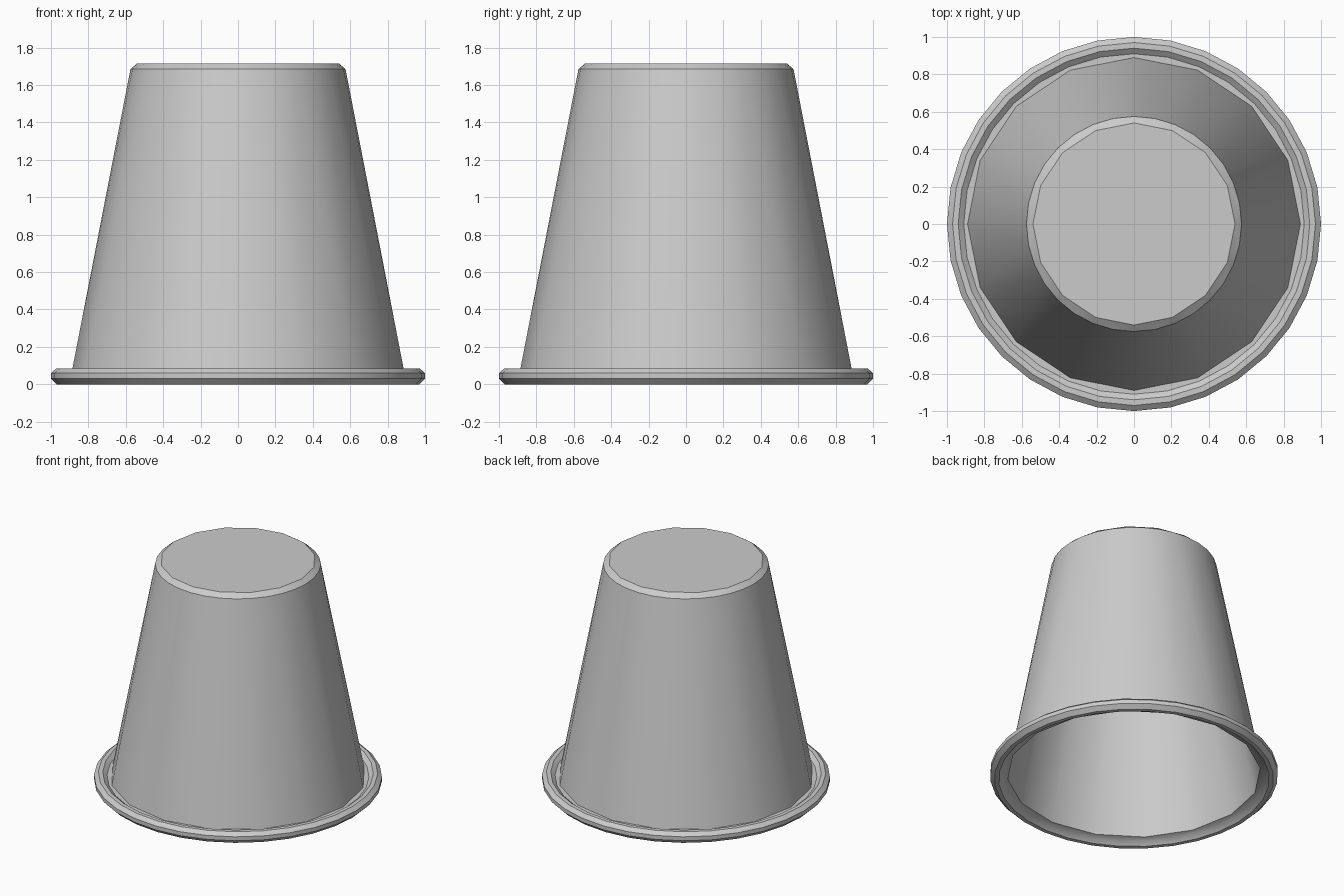
import bpy, bmesh, math

cube = bpy.data.objects.get("Cube")
if cube:
    bpy.data.objects.remove(cube, do_unlink=True)

COARSE, FINE = 16, 32

grey = bpy.data.materials.new("light grey")
grey.use_nodes = True
colour = (0.6, 0.6, 0.6, 1)
grey.diffuse_color = colour
grey.node_tree.nodes["Principled BSDF"].inputs["Base Color"].default_value = colour


def ring(bm, radius, z, sides):
    step = math.tau / sides
    return [bm.verts.new((radius * math.cos(i * step), radius * math.sin(i * step), z))
            for i in range(sides)]


def bridge(bm, a, b):
    """Join two rings; the finer one may have twice the sides."""
    if len(a) > len(b):
        a, b = b, a
    n, m = len(a), len(b)
    for i in range(n):
        a0, a1 = a[i], a[(i + 1) % n]
        if n == m:
            bm.faces.new((a0, a1, b[(i + 1) % m], b[i]))
        else:
            b0, b1, b2 = b[2 * i], b[2 * i + 1], b[(2 * i + 2) % m]
            bm.faces.new((a0, b1, b0))
            bm.faces.new((a0, a1, b1))
            bm.faces.new((a1, b2, b1))


# Profile from the outer base, down over the rim, up to the inner base
profile = [
    (0.54, 1.715, COARSE),   # outer base edge
    (0.575, 1.685, FINE),    # base bevel
    (0.89, 0.06, COARSE),    # foot of the outer wall
    (0.91, 0.06, FINE),      # lip
    (0.94, 0.085, FINE),     # rim
    (0.97, 0.085, FINE),
    (1.0, 0.06, FINE),
    (1.0, 0.03, FINE),
    (0.97, 0.0, FINE),
    (0.94, 0.0, FINE),
    (0.91, 0.03, FINE),
    (0.88, 0.04, COARSE),    # foot of the inner wall
    (0.565, 1.675, FINE),
    (0.53, 1.705, COARSE),   # inner base edge
]

bm = bmesh.new()
rings = [ring(bm, *p) for p in profile]
for a, b in zip(rings, rings[1:]):
    bridge(bm, a, b)
bm.faces.new(rings[0])
bm.faces.new(rings[-1])
bmesh.ops.recalc_face_normals(bm, faces=bm.faces)

mesh = bpy.data.meshes.new("cup")
bm.to_mesh(mesh)
bm.free()
mesh.materials.append(grey)
cup = bpy.data.objects.new("cup", mesh)
bpy.context.collection.objects.link(cup)

# Smooth walls with crisp bevels
bpy.ops.object.select_all(action="DESELECT")
cup.select_set(True)
bpy.context.view_layer.objects.active = cup
bpy.ops.object.shade_smooth_by_angle(angle=math.radians(30))
